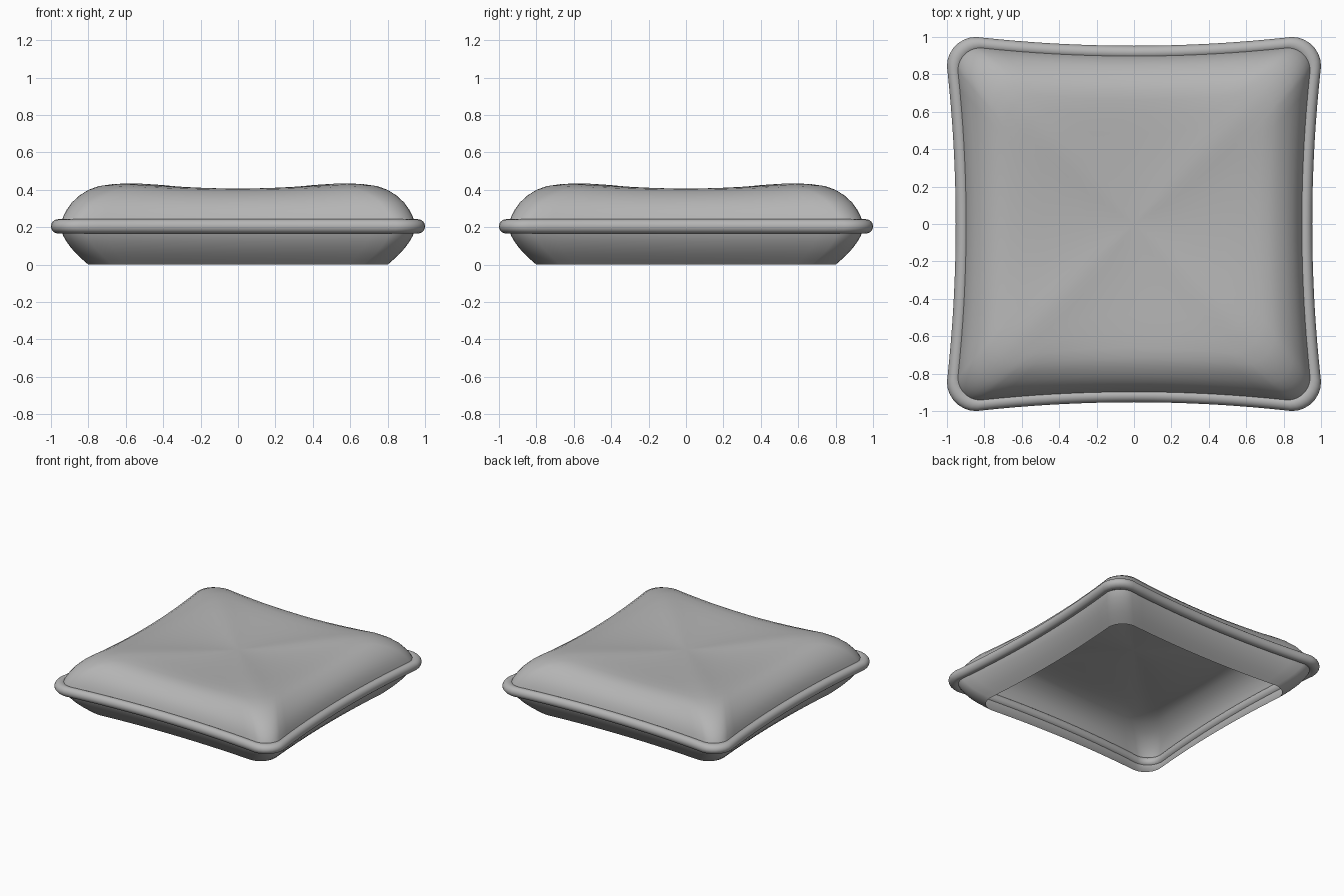
import bpy, math

if "Cube" in bpy.data.objects:
    bpy.data.objects.remove(bpy.data.objects["Cube"])

CORNER_SEGS, SIDE_SEGS = 7, 16

# Mid-grey cloth
cloth = bpy.data.materials.new("grey_cloth")
cloth.diffuse_color = (0.46, 0.46, 0.46, 1)
cloth.use_nodes = True
cloth.node_tree.nodes["Principled BSDF"].inputs["Base Color"].default_value = cloth.diffuse_color


def ring(h, z, r, pinch=0.047, sag=0.0):
    """Rounded square with half size h, sides bowed inward, height dipping mid-side by sag."""
    flat = []
    for q in range(4):
        a0 = q * math.pi / 2
        corner = []
        for i in range(CORNER_SEGS + 1):
            a = i / CORNER_SEGS * math.pi / 2
            corner.append((h - r + r * math.cos(a), h - r + r * math.sin(a)))
        x0, y0 = corner[-1]
        for i in range(1, SIDE_SEGS):
            corner.append((x0 - 2 * x0 * i / SIDE_SEGS, y0))
        c, s = math.cos(a0), math.sin(a0)
        flat += [(x * c - y * s, x * s + y * c) for x, y in corner]
    pts = []
    reach = h - r
    for x, y in flat:
        px = 1 - pinch * max(0, 1 - (y / reach) ** 2)
        py = 1 - pinch * max(0, 1 - (x / reach) ** 2)
        t = min(abs(x), abs(y)) / max(abs(x), abs(y))
        pts.append((x * px, y * py, z - sag * (1 - t * t) ** 1.5))
    return pts


def loft(name, rings, cap_z=None):
    """Skin a stack of rings, optionally closed on top with a centre point."""
    n = len(rings[0])
    verts = [p for r in rings for p in r]
    faces = []
    for k in range(len(rings) - 1):
        for i in range(n):
            j = (i + 1) % n
            faces.append((k * n + i, k * n + j, (k + 1) * n + j, (k + 1) * n + i))
    if cap_z is not None:
        verts.append((0, 0, cap_z))
        b = (len(rings) - 1) * n
        faces += [(b + i, b + (i + 1) % n, len(verts) - 1) for i in range(n)]
    me = bpy.data.meshes.new(name)
    me.from_pydata(verts, [], faces)
    me.polygons.foreach_set("use_smooth", [True] * len(faces))
    me.materials.append(cloth)
    ob = bpy.data.objects.new(name, me)
    bpy.context.collection.objects.link(ob)
    return ob


# Lower half of the cover, open underneath
lower = [(0.80, 0.0), (0.83, 0.026), (0.862, 0.056), (0.893, 0.09),
         (0.918, 0.125), (0.935, 0.155), (0.942, 0.174)]
loft("cushion_lower", [ring(h, z, 0.13, pinch=0.035 + 0.06 * z) for h, z in lower])

# Rounded piping around the seam, a full tube
piping = []
for i in range(25):
    a = math.radians(-180 + 360 * i / 24)
    h = 0.962 + 0.038 * math.cos(a)
    piping.append(ring(h, 0.205 + 0.038 * math.sin(a), 0.12 + (h - 0.94) * 0.6))
loft("piping", piping)

# Upper half: bulging sides, raised corners and a gently sunken middle
upper = [(0.942, 0.236, 0.12, 0.0), (0.933, 0.26, 0.12, 0.0), (0.915, 0.295, 0.13, 0.0),
         (0.888, 0.333, 0.13, 0.004), (0.85, 0.37, 0.14, 0.01), (0.80, 0.403, 0.15, 0.016),
         (0.75, 0.423, 0.16, 0.021), (0.69, 0.433, 0.18, 0.026), (0.61, 0.435, 0.21, 0.028),
         (0.50, 0.428, 0.23, 0.024), (0.38, 0.417, 0.22, 0.017), (0.25, 0.407, 0.18, 0.009),
         (0.12, 0.400, 0.09, 0.003)]
loft("cushion_upper", [ring(h, z, r, pinch=0.047 * min(1, h / 0.8), sag=s)
                       for h, z, r, s in upper], cap_z=0.398)
